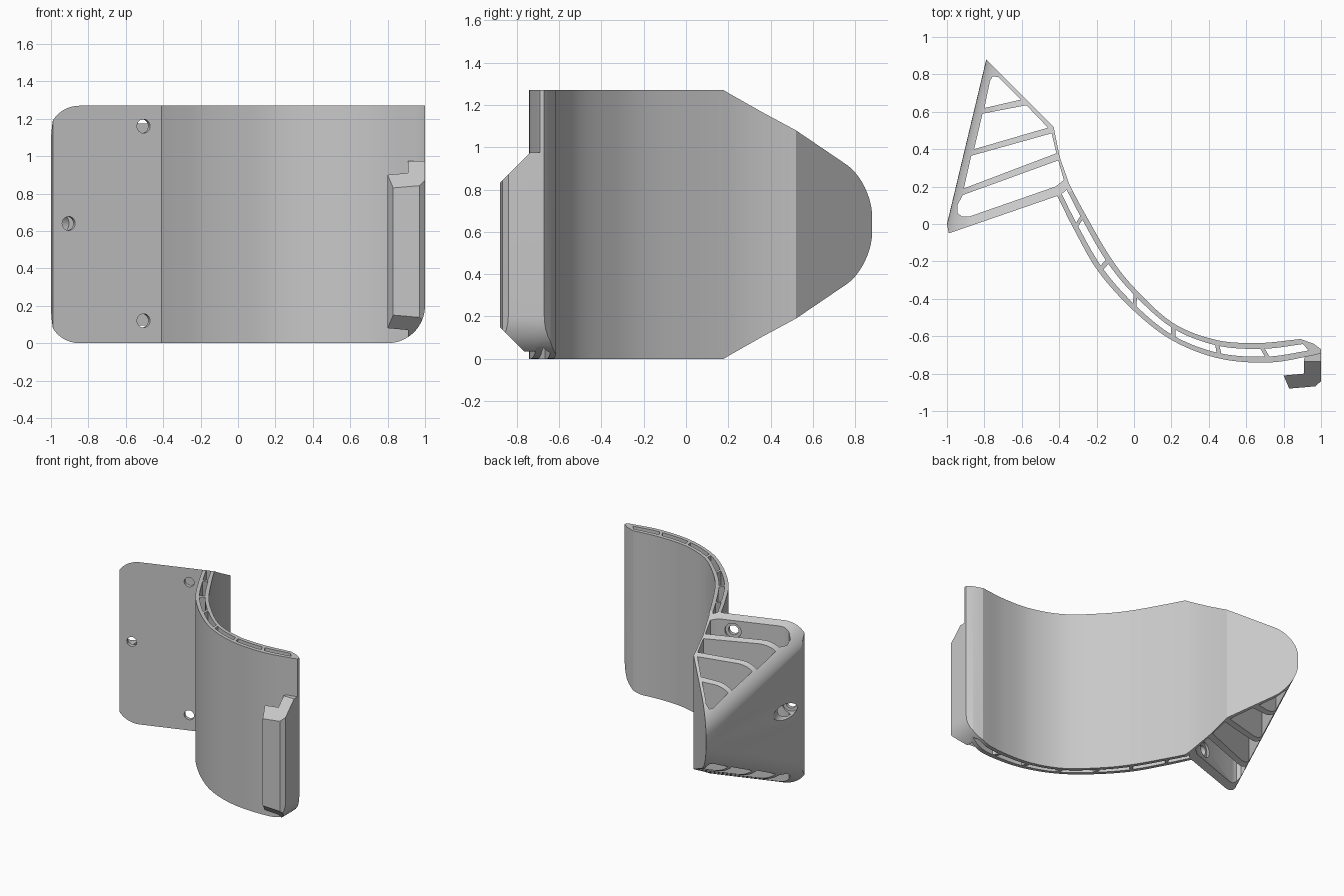
import bpy, bmesh
from math import radians
from mathutils import Vector, Matrix

HEIGHT = 1.27
CORNER = Vector((-0.41, 0.15, 0))                 # where the plate meets the curved band
ALONG = Vector((0.945, 0.326, 0)).normalized()    # along the mounting plate
BACK = Vector((-ALONG.y, ALONG.x, 0))             # away from the plate's front face
SIDE = Vector((-1.0, 0.0, 0))
SIDE_DIR = Vector((0.21, 0.88, 0))

cube = bpy.data.objects.get("Cube")
if cube:
    bpy.data.objects.remove(cube)

grey = bpy.data.materials.new("light_grey")
grey.use_nodes = True
grey.diffuse_color = (0.58, 0.58, 0.58, 1)
grey.node_tree.nodes["Principled BSDF"].inputs["Base Color"].default_value = grey.diffuse_color


def finish(bm, name):
    bmesh.ops.recalc_face_normals(bm, faces=bm.faces)
    mesh = bpy.data.meshes.new(name)
    bm.to_mesh(mesh)
    bm.free()
    mesh.materials.append(grey)
    ob = bpy.data.objects.new(name, mesh)
    bpy.context.collection.objects.link(ob)
    return ob


def loft(name, rings):
    """Solid between pairs of matching outlines."""
    bm = bmesh.new()
    for start, end in rings:
        a = [bm.verts.new(p) for p in start]
        b = [bm.verts.new(p) for p in end]
        bm.faces.new(a)
        bm.faces.new(b)
        for i in range(len(a)):
            j = (i + 1) % len(a)
            bm.faces.new((a[i], a[j], b[j], b[i]))
    return finish(bm, name)


def prisms(name, outlines):
    """Vertical prisms taller than the part."""
    return loft(name, [([(x, y, -0.2) for x, y in o], [(x, y, 1.6) for x, y in o])
                       for o in outlines])


def combine(ob, tool, operation):
    mod = ob.modifiers.new("cut", 'BOOLEAN')
    mod.operation, mod.object, mod.solver = operation, tool, 'EXACT'
    bpy.context.view_layer.objects.active = ob
    bpy.ops.object.modifier_apply(modifier=mod.name)


def curve_point(pts, t):
    """Smooth curve through the points, t counts stations."""
    i = min(int(t), len(pts) - 2)
    f = t - i
    p = [Vector(pts[max(0, min(len(pts) - 1, i + k))]) for k in (-1, 0, 1, 2)]
    m1 = (p[2] - p[0]) / 2 if i else p[2] - p[1]
    m2 = (p[3] - p[1]) / 2 if i < len(pts) - 2 else p[2] - p[1]
    return ((2*f**3 - 3*f**2 + 1) * p[1] + (f**3 - 2*f**2 + f) * m1
            + (3*f**2 - 2*f**3) * p[2] + (f**3 - f**2) * m2)


# Curved band: front and back curves, one station per rib
front = [(-0.41, 0.15), (-0.32, -0.03), (-0.19, -0.255), (0, -0.465),
         (0.21, -0.625), (0.46, -0.72), (0.73, -0.74), (0.97, -0.7)]
back = [(-0.345, 0.21), (-0.265, 0.06), (-0.125, -0.18), (0.01, -0.35),
        (0.21, -0.53), (0.44, -0.62), (0.67, -0.636), (0.89, -0.615)]
spans = len(front) - 1
steps = [i / 8 for i in range(spans * 8 + 1)]
outline = [(-0.99, -0.05)]
outline += [curve_point(front, t) for t in steps]
outline += [(1, -0.69), (1, -0.67), (0.96, -0.64)]
outline += [curve_point(back, t) for t in reversed(steps)]
outline += [(-0.398, 0.36), (-0.43, 0.52), (-0.79, 0.88), (-1, 0)]
body = prisms("bracket_and_band", [outline])


# Envelope: tapered behind the plate, rounded at the outer corners
def envelope_point(d, z, right):
    p = CORNER + BACK * d
    if right:
        p += ALONG * ((1 - p.x) / ALONG.x)
    else:
        n = Vector((SIDE_DIR.y, -SIDE_DIR.x, 0))
        p += ALONG * (n.dot(SIDE - p) / n.dot(ALONG))
    return (p.x, p.y, z)


taper = 0.83 * 0.534
section = [(-1.7, 0), (0, 0), (0.83, taper), (0.83, HEIGHT - taper), (0, HEIGHT), (-1.7, HEIGHT)]
envelope = loft("envelope", [([envelope_point(d, z, False) for d, z in section],
                              [envelope_point(d, z, True) for d, z in section])])
bm = bmesh.new()
bm.from_mesh(envelope.data)
bm.verts.ensure_lookup_table()


def round_edges(pairs, size):
    edges = [bm.edges.get((bm.verts[a], bm.verts[b])) for a, b in pairs]
    return edges, size


groups = [round_edges([(0, 1), (1, 2), (3, 4), (4, 5)], 0.15),
          round_edges([(6, 7), (7, 8)], 0.2)]
for edges, size in groups:
    bmesh.ops.bevel(bm, geom=edges, offset=size, segments=10, profile=0.5,
                    affect='EDGES', clamp_overlap=False)
bmesh.ops.recalc_face_normals(bm, faces=bm.faces)
bm.to_mesh(envelope.data)
bm.free()
combine(body, envelope, 'INTERSECT')

# Open cells between the ribs
cells = [
    [(-0.945, 0.1), (-0.945, 0.06), (-0.92, 0.04), (-0.88, 0.04), (-0.42, 0.2),
     (-0.375, 0.235), (-0.405, 0.34), (-0.915, 0.155)],
    [(-0.91, 0.19), (-0.415, 0.378), (-0.44, 0.485), (-0.87, 0.365)],
    [(-0.855, 0.4), (-0.46, 0.515), (-0.575, 0.635), (-0.81, 0.59)],
    [(-0.8, 0.62), (-0.605, 0.665), (-0.725, 0.785), (-0.755, 0.79), (-0.77, 0.765)],
]
for i in range(spans):
    ts = [i + 0.05 + 0.9 * k / 7 for k in range(8)]
    pairs = [(curve_point(front, t), curve_point(back, t)) for t in ts]
    cells.append([f.lerp(b, 0.3) for f, b in pairs]
                 + [f.lerp(b, 0.7) for f, b in reversed(pairs)])
cell_cutter = prisms("cell_cutter", cells)
combine(body, cell_cutter, 'DIFFERENCE')


# Screw holes with a wider recess behind the plate
def cylinder(x, z, radius, d0, d1):
    p = CORNER + ALONG * ((x - CORNER.x) / ALONG.x) + BACK * (d0 + d1) / 2
    bm = bmesh.new()
    turn = BACK.to_track_quat('Z', 'Y').to_matrix().to_4x4()
    bmesh.ops.create_cone(bm, cap_ends=True, segments=24, radius1=radius, radius2=radius,
                          depth=d1 - d0, matrix=Matrix.Translation((p.x, p.y, z)) @ turn)
    return finish(bm, "hole_cutter")


cutters = [envelope, cell_cutter]
for x, z, reach in ((-0.505, 1.16, 0.12), (-0.505, 0.12, 0.12), (-0.905, 0.64, 0.3)):
    for radius, start, end in ((0.037, -0.1, 0.12), (0.06, 0.033, reach)):
        hole = cylinder(x, z, radius, start, end)
        combine(body, hole, 'DIFFERENCE')
        cutters.append(hole)

# Hooked lip on the free end, sloped at top and bottom
hook = prisms("hook_lip", [[(1, -0.685), (1, -0.84), (0.97, -0.868), (0.83, -0.88),
                            (0.8, -0.81), (0.91, -0.8), (0.91, -0.72), (0.92, -0.7)]])
slope = [(-0.6, 0), (-0.73, 0), (-0.9, 0.17), (-0.9, 0.81), (-0.735, 0.975), (-0.6, 0.975)]
lip_limit = loft("lip_limit", [([(0.5, y, z) for y, z in slope],
                                [(1.2, y, z) for y, z in slope])])
cutters.append(lip_limit)
combine(hook, lip_limit, 'INTERSECT')
combine(hook, envelope, 'INTERSECT')

for ob in cutters:
    bpy.data.objects.remove(ob)
bpy.ops.object.select_all(action='DESELECT')
for ob in (body, hook):
    ob.select_set(True)
bpy.context.view_layer.objects.active = body
bpy.ops.object.shade_smooth_by_angle(angle=radians(25))
